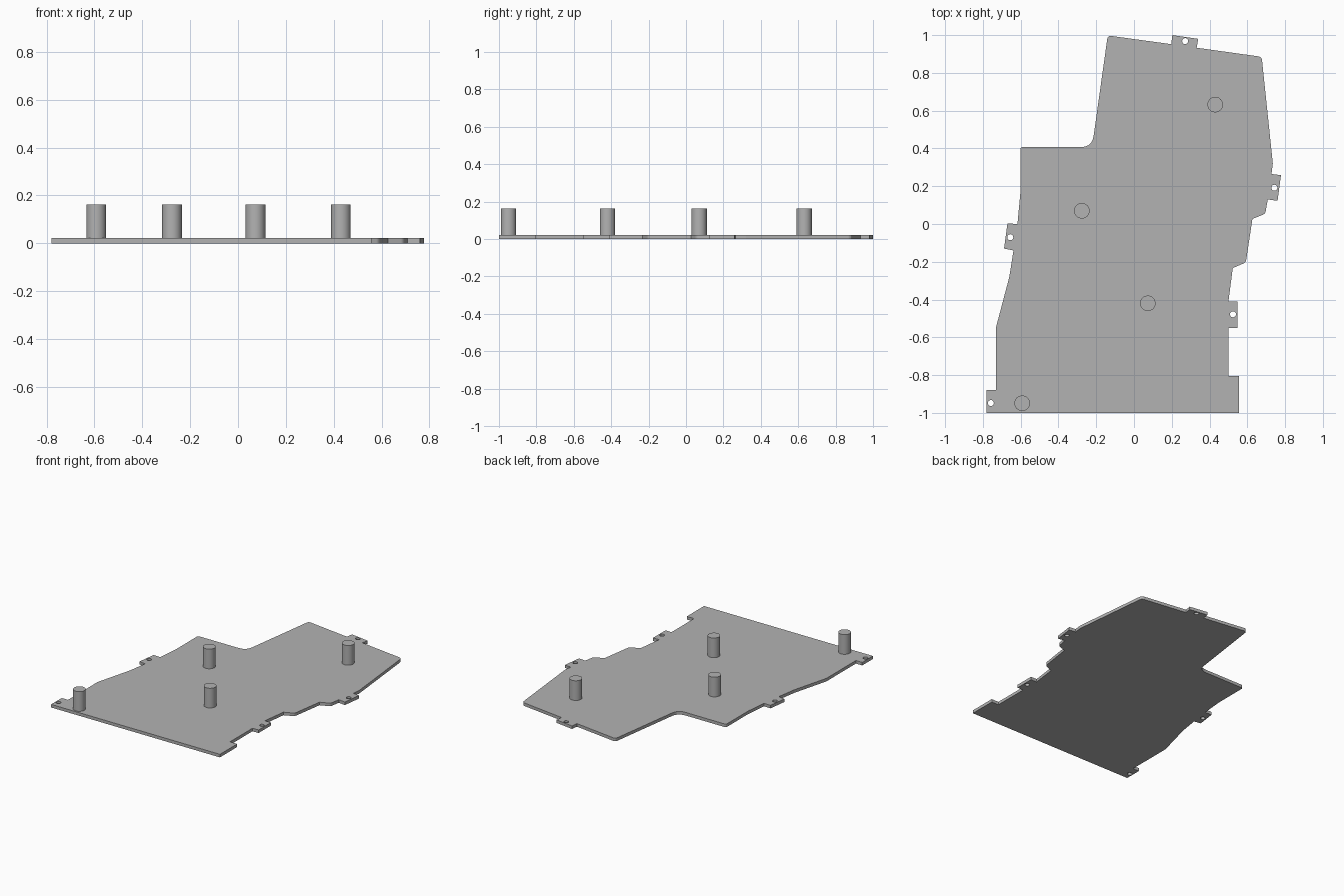
import bpy
import bmesh
from math import cos, sin, tau
from mathutils import Vector

THICK = 0.022
PEG_TOP = 0.163

cube = bpy.data.objects.get("Cube")
if cube:
    bpy.data.objects.remove(cube, do_unlink=True)

grey = bpy.data.materials.new("plain grey")
grey.use_nodes = True
grey.diffuse_color = (0.45, 0.45, 0.45, 1)
grey.node_tree.nodes["Principled BSDF"].inputs["Base Color"].default_value = grey.diffuse_color


def make_object(name, bm):
    mesh = bpy.data.meshes.new(name)
    bm.to_mesh(mesh)
    bm.free()
    mesh.materials.append(grey)
    obj = bpy.data.objects.new(name, mesh)
    bpy.context.collection.objects.link(obj)
    return obj


def rounded(corners, steps=5):
    """Replace each corner that has a third value by a small curve of that size."""
    points = []
    for i, corner in enumerate(corners):
        here = Vector(corner[:2])
        if len(corner) == 2:
            points.append(here)
            continue
        before = Vector(corners[i - 1][:2])
        after = Vector(corners[(i + 1) % len(corners)][:2])
        start = here + (before - here).normalized() * corner[2]
        end = here + (after - here).normalized() * corner[2]
        for s in range(steps + 1):
            t = s / steps
            points.append(start * (1 - t) ** 2 + here * 2 * t * (1 - t) + end * t * t)
    return points


def circle(x, y, radius, count):
    return [Vector((x + radius * cos(tau * i / count), y + radius * sin(tau * i / count)))
            for i in range(count)]


def add_loop(bm, points):
    verts = [bm.verts.new((p.x, p.y, THICK)) for p in points]
    for i, v in enumerate(verts):
        bm.edges.new((verts[i - 1], v))


# Plate outline: front edge, right-hand steps and tabs, back edge, other side
outline = [
    (-.78, -1), (.557, -1), (.557, -.805), (.5, -.805),
    (.5, -.55), (.548, -.55), (.548, -.41), (.5, -.41),
    (.523, -.233), (.592, -.204, .015), (.627, .027), (.695, .054, .015),
    (.708, .13), (.76, .123), (.778, .258), (.728, .265), (.735, .32),
    (.676, .885, .02), (.332, .933), (.34, .98), (.203, 1), (.197, .952),
    (-.139, .998, .02), (-.222, .407, .06), (-.602, .407, .015),
    (-.602, .16), (-.617, 0), (-.67, .003), (-.688, -.13), (-.638, -.14),
    (-.66, -.28), (-.73, -.545), (-.73, -.88), (-.78, -.88),
]
# Screw hole in every tab
holes = [(-.758, -.948), (.524, -.478), (.743, .192), (.271, .968), (-.655, -.07)]

bm = bmesh.new()
add_loop(bm, rounded(outline))
for x, y in holes:
    add_loop(bm, circle(x, y, .016, 20))
bmesh.ops.triangle_fill(bm, use_beauty=True, edges=bm.edges[:], normal=(0, 0, 1))
for face in bm.faces:
    face.normal_update()
    if face.normal.z < 0:
        face.normal_flip()
plate = make_object("base_plate", bm)
solid = plate.modifiers.new("thickness", 'SOLIDIFY')
solid.thickness = THICK
solid.offset = -1

# Standing pegs
for i, (x, y) in enumerate([(-.592, -.949), (.073, -.42), (-.276, .07), (.43, .632)]):
    bm = bmesh.new()
    bmesh.ops.create_cone(bm, cap_ends=True, segments=48, radius1=.041, radius2=.041,
                          depth=PEG_TOP - THICK)
    bmesh.ops.translate(bm, verts=bm.verts[:], vec=(x, y, (PEG_TOP + THICK) / 2))
    for face in bm.faces:
        face.smooth = len(face.verts) == 4
    for edge in bm.edges:
        edge.smooth = edge.calc_face_angle(0) < 0.6
    make_object(f"peg_{i + 1}", bm)
